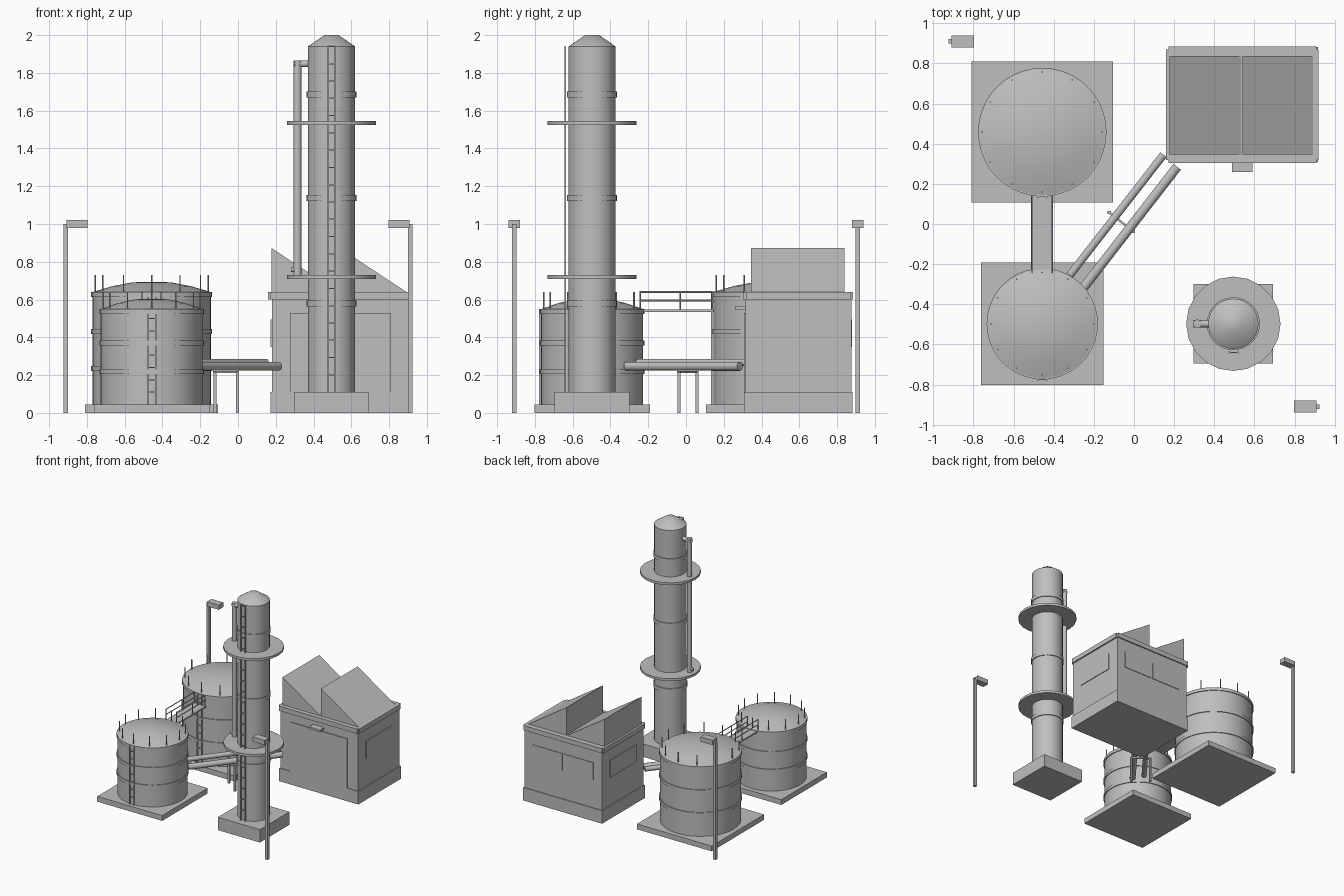
import bpy, math
from mathutils import Vector

if "Cube" in bpy.data.objects:
    bpy.data.objects.remove(bpy.data.objects["Cube"])

grey = bpy.data.materials.new("plain_grey")
grey.diffuse_color = (0.52, 0.52, 0.52, 1)
grey.use_nodes = True
grey.node_tree.nodes["Principled BSDF"].inputs["Base Color"].default_value = grey.diffuse_color


def make(name, verts, faces, smooth=False):
    me = bpy.data.meshes.new(name)
    me.from_pydata(verts, [], faces)
    me.materials.append(grey)
    ob = bpy.data.objects.new(name, me)
    bpy.context.collection.objects.link(ob)
    if smooth:
        bpy.ops.object.select_all(action='DESELECT')
        ob.select_set(True)
        bpy.context.view_layer.objects.active = ob
        bpy.ops.object.shade_smooth_by_angle(angle=math.radians(35))
    return ob


def box(name, x0, x1, y0, y1, z0, z1):
    v = [(x, y, z) for z in (z0, z1) for x, y in ((x0, y0), (x1, y0), (x1, y1), (x0, y1))]
    f = [(3, 2, 1, 0), (4, 5, 6, 7)] + [(i, (i + 1) % 4, (i + 1) % 4 + 4, i + 4) for i in range(4)]
    return make(name, v, f)


def lathe(name, cx, cy, profile, n):
    """Closed solid turned around a vertical axis from (radius, z) points."""
    v, f = [], []
    for r, z in profile:
        for i in range(n):
            a = 2 * math.pi * i / n
            v.append((cx + r * math.cos(a), cy + r * math.sin(a), z))
    for k in range(len(profile) - 1):
        for i in range(n):
            j = (i + 1) % n
            f.append((k * n + i, k * n + j, k * n + n + j, k * n + n + i))
    f.append(tuple(reversed(range(n))))
    f.append(tuple(range(len(v) - n, len(v))))
    return make(name, v, f, True)


def rod(name, a, b, r, n=12):
    """Round bar between two points."""
    a, b = Vector(a), Vector(b)
    q = (b - a).to_track_quat('Z', 'Y')
    ring = [Vector((r * math.cos(2 * math.pi * (i + .5) / n), r * math.sin(2 * math.pi * (i + .5) / n), 0))
            for i in range(n)]
    v = [a + q @ p for p in ring] + [b + q @ p for p in ring]
    f = [(i, (i + 1) % n, (i + 1) % n + n, i + n) for i in range(n)]
    f += [tuple(reversed(range(n))), tuple(range(n, 2 * n))]
    return make(name, v, f, n > 6)


def ladder(name, x, y, z0, z1, step):
    for s in (-1, 1):
        box(name + "_rail", x + s * .021 - .004, x + s * .021 + .004, y - .004, y + .004, z0, z1)
    for i in range(1, int((z1 - z0) / step) + 1):
        z = z0 + i * step
        box(name + "_rung", x - .021, x + .021, y - .003, y + .003, z - .003, z + .003)


def tank(name, cx, cy, r, top, slab, bands):
    box(name + "_slab", cx - slab, cx + slab, cy - slab, cy + slab, 0, .045)
    # shell with a shallow domed roof
    lathe(name + "_shell", cx, cy, [(r, .045), (r, top), (r * .66, top + .031),
                                    (r * .33, top + .051), (.01, top + .054)], 48)
    for z in bands:
        lathe(name + "_band", cx, cy, [(r + .007, z - .013), (r + .007, z + .013)], 40)
    # posts around the roof edge
    for i in range(12):
        a = i * math.pi / 6
        x, y = cx + (r - .014) * math.cos(a), cy + (r - .014) * math.sin(a)
        rod(name + "_post", (x, y, top - .01), (x, y, top + .09), .004, 6)
    ladder(name + "_ladder", cx, cy - r - .008, .045, top, .065)


tank("front_tank", -.457, -.497, .27, .55, .306, (.22, .37, .537))
tank("back_tank", -.457, .458, .313, .64, .352, (.235, .43, .627))

# catwalk joining the tanks
box("catwalk_deck", -.513, -.403, -.24, .145, .535, .547)
for x in (-.508, -.408):
    for z in (.595, .64):
        rod("catwalk_rail", (x, -.245, z), (x, .145, z), .004, 6)
    for y in (-.242, -.03, .14):
        rod("catwalk_post", (x, y, .54), (x, y, .64), .004, 6)

# transfer pipes and their support
rod("upper_pipe", (-.32, -.255, .267), (.147, .345, .267), .02, 16)
rod("lower_pipe", (-.25, -.315, .247), (.215, .285, .247), .024, 16)
rod("support_beam", (-.13, .062, .216), (.003, -.042, .216), .008, 4)
for x, y in ((-.123, .057), (-.003, -.038)):
    box("support_post", x - .008, x + .008, y - .008, y + .008, 0, .22)

# tower
TX, TY = .495, -.497
box("tower_base", TX - .198, TX + .198, TY - .198, TY + .198, 0, .11)
lathe("tower_shell", TX, TY, [(.125, .11), (.125, 1.94), (.037, 2.0)], 32)
for z in (.58, 1.137, 1.685):
    lathe("tower_band", TX, TY, [(.132, z - .016), (.132, z + .016)], 28)
for z in (.71, 1.525):
    lathe("tower_platform", TX, TY, [(.235, z), (.235, z + .02)], 20)
ladder("tower_ladder", TX, TY - .143, .11, 1.94, .0915)
rod("riser_pipe", (.315, TY, .73), (.315, TY, 1.865), .021, 16)
rod("riser_outlet", (.297, TY, 1.848), (.38, TY, 1.848), .018, 16)
rod("riser_valve", (.28, TY, .757), (.315, TY, .757), .012, 12)

# building walls, plinth and parapet
box("building_walls", .18, .908, .315, .875, 0, .61)
box("building_plinth", .172, .916, .308, .882, 0, .11)
for y in (.305, .855):
    box("parapet_long", .172, .908, y, y + .03, .60, .64)
for x in (.16, .89):
    box("parapet_side", x, x + .03, .32, .87, .60, .64)
box("building_roof", .18, .908, .32, .87, .60, .638)

# sawtooth roof wedges
for x0 in (.178, .54):
    x1 = x0 + .36
    v = [(x, y, z) for y in (.345, .838) for x, z in ((x0, .635), (x1, .635), (x0, .872))]
    make("sawtooth_roof", v, [(0, 1, 2), (5, 4, 3), (0, 3, 4, 1), (1, 4, 5, 2), (2, 5, 3, 0)])

# door, windows and door lamp
box("door", .275, .81, .307, .32, .11, .53)
box("door_lamp", .488, .59, .26, .32, .548, .565)
for x in (.173, .905):
    box("side_window", x, x + .009, .42, .77, .35, .495)
for x0, x1 in ((.26, .54), (.55, .83)):
    box("back_window", x0, x1, .87, .88, .35, .495)

# lamp posts at opposite corners
for s in (-1, 1):
    x, y = s * .912, -s * .91
    box("lamp_post", x - .012, x + .012, y - .012, y + .012, 0, 1.0)
    xa, xb = sorted((s * .908, s * .797))
    box("lamp_head", xa, xb, y - .03, y + .03, .98, 1.02)
